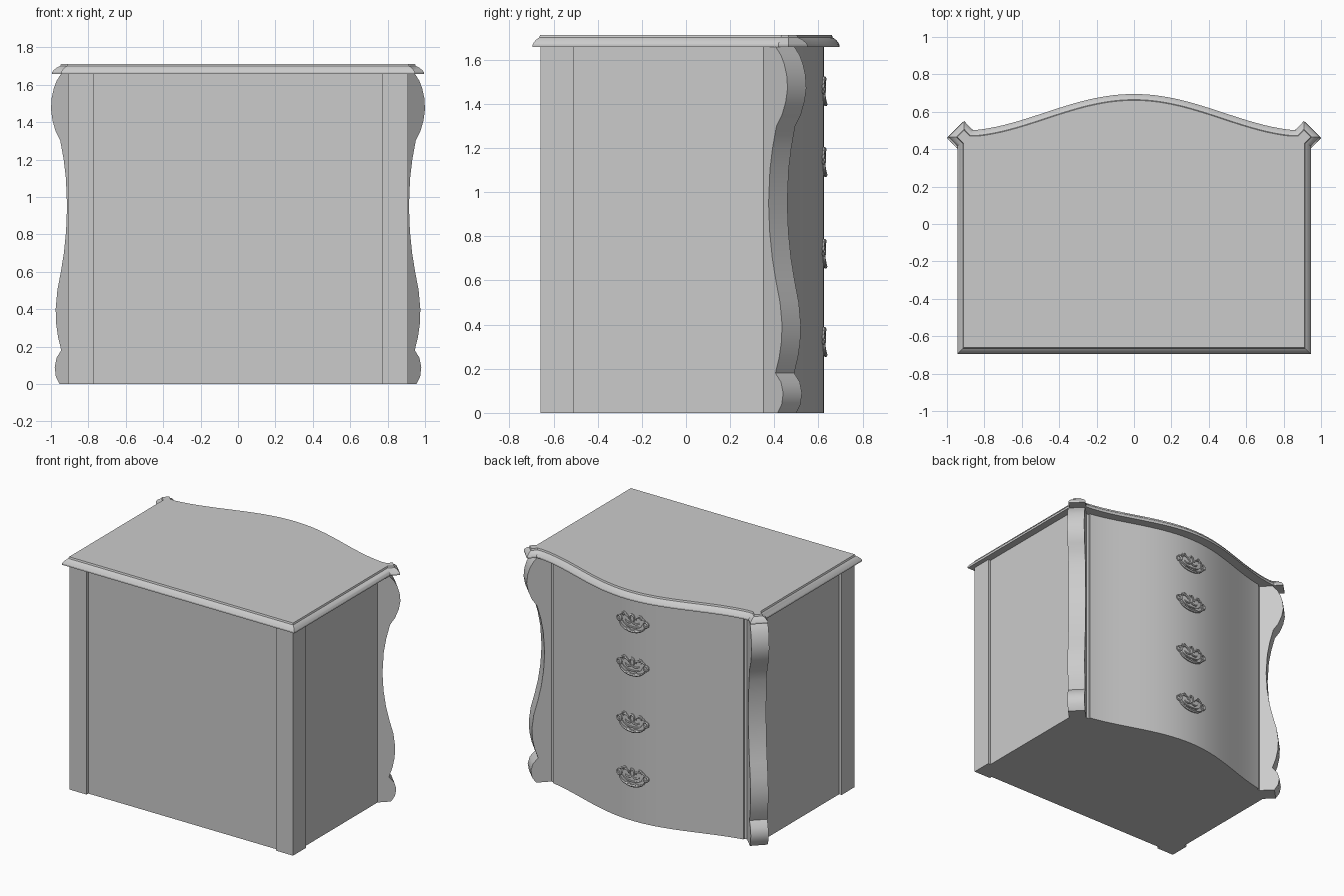
import bpy, bmesh, math
from mathutils import Vector

if "Cube" in bpy.data.objects:
    bpy.data.objects.remove(bpy.data.objects["Cube"])

GREY = (0.6, 0.6, 0.6, 1)
mat = bpy.data.materials.new("plain grey")
mat.use_nodes = True
mat.diffuse_color = GREY
mat.node_tree.nodes["Principled BSDF"].inputs["Base Color"].default_value = GREY


def finish(ob, angle=30):
    bpy.ops.object.select_all(action="DESELECT")
    ob.select_set(True)
    bpy.context.view_layer.objects.active = ob
    bpy.ops.object.shade_smooth_by_angle(angle=math.radians(angle))


def loft(name, rings):
    """Skin a stack of closed rings and cap both ends."""
    bm = bmesh.new()
    loops = [[bm.verts.new(p) for p in ring] for ring in rings]
    for a, b in zip(loops, loops[1:]):
        for i in range(len(a)):
            j = (i + 1) % len(a)
            bm.faces.new((a[i], a[j], b[j], b[i]))
    bm.faces.new(loops[0][::-1])
    bm.faces.new(loops[-1])
    bmesh.ops.recalc_face_normals(bm, faces=bm.faces)
    mesh = bpy.data.meshes.new(name)
    bm.to_mesh(mesh)
    bm.free()
    mesh.materials.append(mat)
    ob = bpy.data.objects.new(name, mesh)
    bpy.context.collection.objects.link(ob)
    finish(ob)
    return ob


def prism(name, outline, z0, z1):
    return loft(name, [[(x, y, z) for x, y in outline] for z in (z0, z1)])


def bow(x):
    """Serpentine curve of the bowed side, at the lid's edge."""
    return 0.5 + 0.195 * (0.5 + 0.5 * math.cos(math.pi * x / 0.9)) ** 0.9


def bow_line(half, shift, n=48):
    xs = [half - 2 * half * i / n for i in range(n + 1)]
    return [(x, bow(x) + shift) for x in xs]


def inset(outline, d):
    """Mitred inward offset of a counter-clockwise outline."""
    out = []
    pts = [Vector(p) for p in outline]
    for i, p in enumerate(pts):
        e1 = (p - pts[i - 1]).normalized()
        e2 = (pts[(i + 1) % len(pts)] - p).normalized()
        n1, n2 = Vector((-e1.y, e1.x)), Vector((-e2.y, e2.x))
        out.append(p + (n1 + n2) * d / (1 + n1.dot(n2)))
    return out


# Carcass with recessed side and back panels, and the bowed front
TOP = 1.66
prism("carcass", [(-0.89, -0.64), (0.89, -0.64), (0.89, 0.38)]
      + bow_line(0.8, -0.083) + [(-0.89, 0.38)], 0, TOP)
prism("drawer_front", [(-0.775, 0.3), (0.775, 0.3)] + bow_line(0.775, -0.071), 0, TOP)

# Square posts at the flat side
for side, s in (("left", 1), ("right", -1)):
    prism(side + "_square_post", [(s * 0.77, -0.66), (s * 0.91, -0.66),
          (s * 0.91, -0.51), (s * 0.77, -0.51)], 0, TOP)

# Diagonal scrolled posts: height and outermost reach, split at the foot notch
SCROLL = [(0, .955), (.04, .974), (.09, .98), (.14, .97), (.18, .945), (.25, .962),
          (.32, .972), (.4, .975), (.5, .966), (.6, .947), (.7, .931), (.82, .919),
          (.95, .914), (1.1, .92), (1.2, .932), (1.3, .95), (1.35, .975), (1.41, .992),
          (1.47, 1.0), (1.53, .996), (1.58, .985), (1.62, .97), (TOP, .945)]
for side, s in (("left", 1), ("right", -1)):
    rings = []
    for z, reach in SCROLL:
        ring = [(reach, reach - 0.54), (reach - 0.085, reach - 0.455),
                (0.695, 0.325), (0.78, 0.24)]
        rings.append([(s * x, y, z) for x, y in ring])
    loft(side + "_scrolled_post", rings)

# Moulded lid with pointed ears over the diagonal posts
ear = [(0.945, 0.418), (0.994, 0.465), (0.908, 0.55), (0.863, 0.504)]
edge = ([(-0.945, -0.695), (0.945, -0.695)] + ear + bow_line(0.84, 0)
        + [(-x, y) for x, y in reversed(ear)])
steps = [(0, 1.657), (0, 1.668), (.006, 1.678), (.015, 1.689), (.025, 1.697),
         (.03, 1.7), (.034, 1.712)]
loft("lid", [[(x, y, z) for x, y in inset(edge, d)] for d, z in steps])

# Drawer pulls: bail, back scrolls and leaves swept along the bow
curve = bpy.data.curves.new("pull_curve", "CURVE")
curve.dimensions = "3D"
curve.bevel_depth = 0.01
curve.bevel_resolution = 1
curve.use_fill_caps = True


def stroke(cx, cz, rx, rz, a0, a1, thick, depth, n=12):
    """Tapered arc in the pull's own plane, thickest in the middle."""
    sp = curve.splines.new("POLY")
    sp.points.add(n)
    for i, pt in enumerate(sp.points):
        t = i / n
        a = math.radians(a0 + (a1 - a0) * t)
        x, z = cx + rx * math.cos(a), cz + rz * math.sin(a)
        pt.co = (x, bow(x) - bow(0) + depth, z, 1)
        pt.radius = thick * (0.45 + 0.55 * math.sin(math.pi * t))


stroke(0, 0, 0.105, 0.058, 180, 360, 0.9, 0.008, 20)
stroke(0, 0.005, 0.08, 0.035, 190, 350, 0.6, 0.004, 16)
stroke(0, 0.035, 0.018, 0.026, -60, 240, 0.8, 0.004)
for s in (1, -1):
    stroke(s * 0.108, 0.012, 0.018, 0.018, 0, 360, 0.9, 0.006)
    stroke(s * 0.065, 0.03, 0.036, 0.022, 90 - s * 100, 90 + s * 100, 0.8, 0.003)
    stroke(s * 0.062, 0.048, 0.016, 0.014, 90 - s * 150, 90 + s * 80, 0.8, 0.003)
    stroke(s * 0.028, 0.012, 0.028, 0.014, 180, 360, 0.7, 0.003)
    stroke(s * 0.035, -0.055, 0.02, 0.008, 0, 180, 0.9, 0.006)

temp = bpy.data.objects.new("pull_curve", curve)
bpy.context.collection.objects.link(temp)
bpy.ops.object.select_all(action="DESELECT")
temp.select_set(True)
bpy.context.view_layer.objects.active = temp
bpy.ops.object.convert(target="MESH")
pull = bpy.context.view_layer.objects.active
pull.data.materials.clear()
pull.data.materials.append(mat)
finish(pull, 50)
pull.name = "drawer_pull_1"
for i, z in enumerate((1.455, 1.135, 0.72, 0.32)):
    ob = pull
    if i:
        ob = bpy.data.objects.new(f"drawer_pull_{i + 1}", pull.data)
        bpy.context.collection.objects.link(ob)
    ob.location = (0, bow(0) - 0.071, z)
